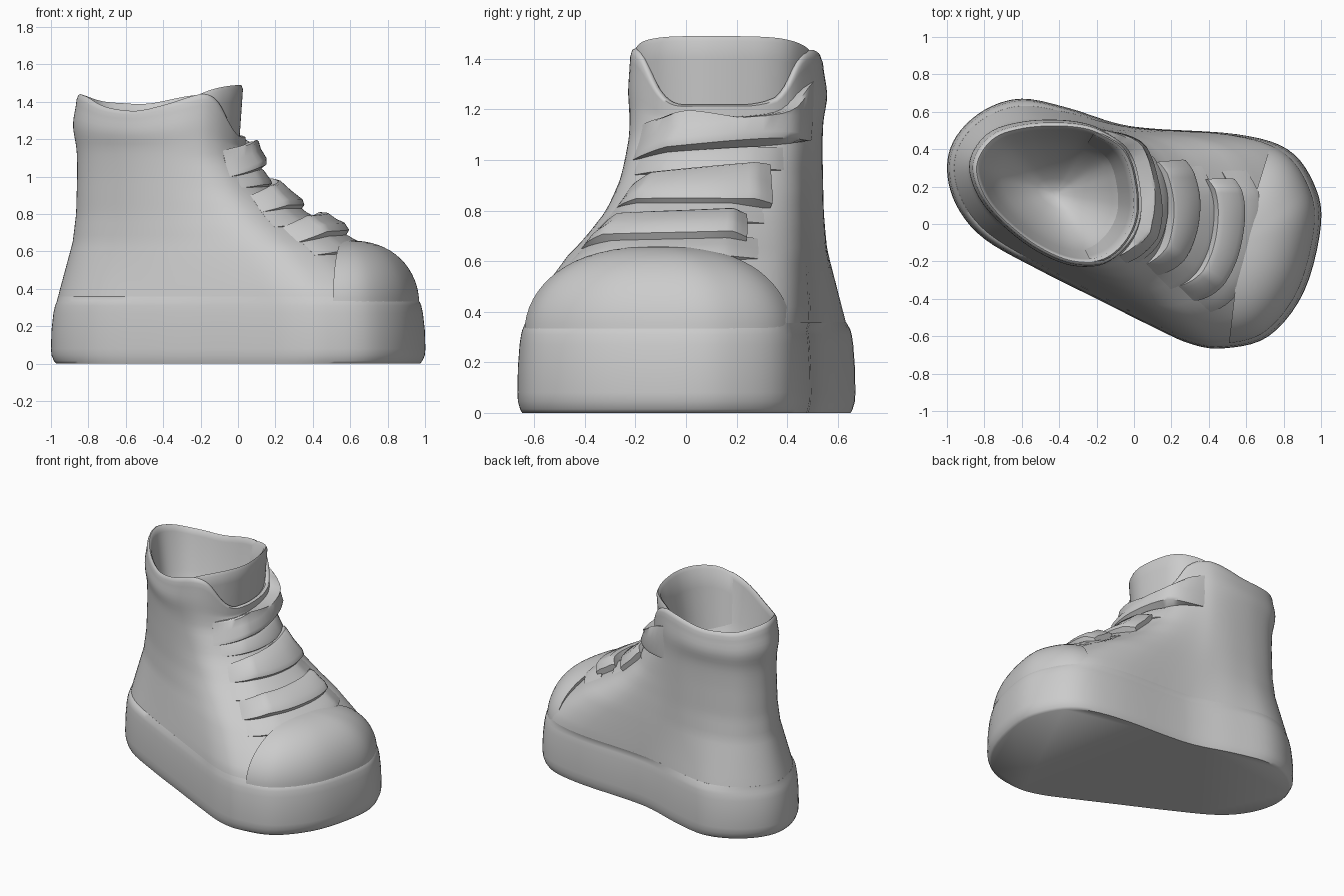
import bpy, bmesh, math
from mathutils import Vector

if "Cube" in bpy.data.objects:
    bpy.data.objects.remove(bpy.data.objects["Cube"])

grey = bpy.data.materials.new("plain grey")
grey.use_nodes = True
grey.diffuse_color = (0.6, 0.6, 0.6, 1)
grey.node_tree.nodes["Principled BSDF"].inputs["Base Color"].default_value = (0.6, 0.6, 0.6, 1)

# Matching outlines, from the toe round by the inner side: sole and ankle collar
SOLE = [(1, 0), (.96, .22), (.82, .4), (.55, .48), (.1, .51), (-.1, .54), (-.35, .62),
        (-.6, .67), (-.8, .61), (-.95, .47), (-1, .3), (-.95, .1), (-.8, -.08), (-.5, -.25),
        (-.2, -.4), (.1, -.55), (.3, -.64), (.48, -.665), (.72, -.6), (.91, -.36)]
COLLAR = [(.04, .12), (.03, .22), (0, .34), (-.06, .43), (-.18, .5), (-.28, .53), (-.42, .54),
          (-.58, .53), (-.73, .49), (-.82, .41), (-.86, .3), (-.82, .16), (-.72, .03), (-.55, -.11),
          (-.37, -.2), (-.22, -.22), (-.12, -.19), (-.04, -.12), (.01, -.04), (.035, .04)]
COUNT = len(SOLE)
ANKLE = Vector((-.42, .16))

# How far the wall has moved from sole to collar, by height
FRONT = [(.3, .03), (.4, .08), (.5, .2), (.62, .37), (.7, .52), (.8, .69), (.93, .85), (1.1, .98), (1.2, 1)]
BACK = [(.3, .2), (.36, .27), (.5, .54), (.65, .83), (.8, .96), (1, 1)]
# Rim height by position round the collar
RIM = [(0, 1.22), (1.5, 1.22), (2.5, 1.26), (3.2, 1.4), (4, 1.44), (5, 1.43), (6.5, 1.385), (8, 1.4),
       (9, 1.43), (10, 1.445), (11, 1.43), (12, 1.37), (13, 1.345), (14, 1.39), (15, 1.44),
       (15.6, 1.445), (16.2, 1.42), (17, 1.28), (17.8, 1.22)]


def lookup(table, x):
    if x <= table[0][0]:
        return table[0][1]
    for (a, p), (b, q) in zip(table, table[1:]):
        if x <= b:
            return p + (q - p) * (x - a) / (b - a)
    return table[-1][1]


def outline(points, u):
    """Closed smooth curve through the points."""
    i = math.floor(u)
    t = u - i
    a, b, c, d = (Vector(points[(i + k) % COUNT]) for k in (-1, 0, 1, 2))
    return b + t * ((c - a) + t * ((2 * a - 5 * b + 4 * c - d) + t * (3 * b - 3 * c + d - a))) / 2


def rim_height(u):
    """Rim height, averaged a little to round its corners."""
    return sum(lookup(RIM, (u + k) % COUNT) for k in (-.3, 0, .3)) / 3


def wall(u, s):
    """Outer surface of the boot, u round it and s up it."""
    sole, collar = outline(SOLE, u), outline(COLLAR, u)
    f = min(max(sole.x + .5, 0), 1)
    f = f * f * (3 - 2 * f)
    w = lookup(BACK, s) * (1 - f) + lookup(FRONT, s) * f
    pad = 1 + .05 * (1 - f) * math.exp(-((s - 1.28) / .1) ** 2)
    p = ANKLE + (sole.lerp(collar, w) - ANKLE) * pad
    z = s if s < 1.15 else 1.15 + (s - 1.15) / .3 * (rim_height(u) - 1.15)
    return Vector((p.x, p.y, z))


def normal(u, s):
    du = wall(u + .1, s) - wall(u - .1, s)
    ds = wall(u, s + .03) - wall(u, s - .03)
    return du.cross(ds).normalized()


def loft(name, rows, closed=True, caps=(False, False), angle=40):
    """Skin a list of rows of points; optionally cap first and last row."""
    bm = bmesh.new()
    grid = [[bm.verts.new(p) for p in row] for row in rows]
    n = len(rows[0])
    for a, b in zip(grid, grid[1:]):
        for i in range(n if closed else n - 1):
            j = (i + 1) % n
            bm.faces.new((a[i], a[j], b[j], b[i]))
    for row, cap in zip((grid[0], grid[-1]), caps):
        if cap:
            bm.faces.new(row)
    bmesh.ops.remove_doubles(bm, verts=bm.verts, dist=.0005)
    bmesh.ops.recalc_face_normals(bm, faces=bm.faces)
    mesh = bpy.data.meshes.new(name)
    bm.to_mesh(mesh)
    bm.free()
    mesh.materials.append(grey)
    ob = bpy.data.objects.new(name, mesh)
    bpy.context.collection.objects.link(ob)
    bpy.ops.object.select_all(action='DESELECT')
    ob.select_set(True)
    bpy.context.view_layer.objects.active = ob
    bpy.ops.object.shade_smooth_by_angle(angle=math.radians(angle))


def span(a, b, n):
    return [a + (b - a) * i / n for i in range(n + 1)]


ROUND = [i / 5 for i in range(COUNT * 5)]

# Thick sole whose rounded ledge runs into the wall above
sole_rows = [[(*(outline(SOLE, u) * k), z) for u in ROUND] for z, k in
             ((0, .972), (.015, .984), (.045, .997), (.08, 1), (.18, .997), (.27, .987), (.31, .978), (.33, .97))]
sole_rows.append([wall(u, .36) for u in ROUND])
loft("sole", sole_rows, caps=(True, True), angle=60)


# Upper: outer wall, rounded rim and a lining that funnels inwards
def lining(k, drop=None, z=None):
    row = []
    for u in ROUND:
        p = ANKLE + (outline(COLLAR, u) - ANKLE) * k
        row.append((p.x, p.y, rim_height(u) - drop if z is None else z))
    return row


upper = [[wall(u, s) for u in ROUND] for s in span(.355, 1.42, 32)]
upper += [lining(.985, drop=.005), lining(.96, drop=0), lining(.93, drop=.012), lining(.91, drop=.04)]
upper += [lining(.8, z=1.13), lining(.66, z=1), lining(.45, z=.87), lining(.22, z=.78), lining(.06, z=.74)]
loft("upper", upper, caps=(False, True), angle=60)

# Tongue rising inside the front of the collar
tongue = []
for z, k in ((1, .9), (1.2, .93), (1.4, .96), (1.47, .97), (1.49, .95), (1.47, .91), (1.35, .86), (1, .7)):
    row = []
    for u in span(-5, 4.2, 40):
        p = ANKLE + (outline(COLLAR, u) - ANKLE) * k
        row.append((p.x, p.y, z - .06 * abs((u + .4) / 4.6) ** 4))
    tongue.append(row)
loft("tongue", tongue, closed=False, angle=60)

# Domed toe cap over the front of the sole
middle = Vector((.57, -.1))
cap_rows = []
for a in span(0, math.pi / 2, 16):
    row = []
    for u in span(-2.8, 2.3, 36):
        p = middle + (outline(SOLE, u) * .967 - middle) * max(math.cos(a), 0) ** .82
        row.append((p.x, p.y, .32 + .34 * math.sin(a)))
    cap_rows.append(row)
loft("toe_cap", cap_rows, angle=50)


# Straps wrapped across the instep, fading into the wall on the outer side
def strap(name, u0, u1, low, high, depth, blunt=.5):
    rows = []
    for t in span(0, 1, 28):
        u = u0 + (u1 - u0) * t
        lo, hi = (e[0] + (e[1] - e[0]) * t for e in (low, high))
        d = depth * min(1, 4 * t, blunt + 5 * (1 - t))
        section = ((lo, -.03), (lo, d * .75), (lo + .02, d), ((lo + hi) / 2, d * .95),
                   (hi - .015, d), (hi, d * .8), (hi, -.03))
        rows.append([wall(u, s) + normal(u, s) * o for s, o in section])
    loft(name, rows, caps=(True, True), angle=45)


strap("top_strap", -3.6, 4, (1.0, 1.08), (1.14, 1.32), .075, blunt=0)
strap("middle_strap", -2.9, 1.8, (.81, .81), (.9, .97), .065)
strap("lower_strap", -2.6, 1.1, (.65, .67), (.73, .76), .08)
strap("upper_cross_strap", -3.2, 2.4, (.94, .96), (1.01, 1.05), .025, blunt=0)
strap("middle_cross_strap", -2.9, 1.6, (.73, .75), (.84, .84), .025, blunt=0)
strap("lower_cross_strap", -2.5, 1.4, (.58, .61), (.67, .69), .03, blunt=0)
